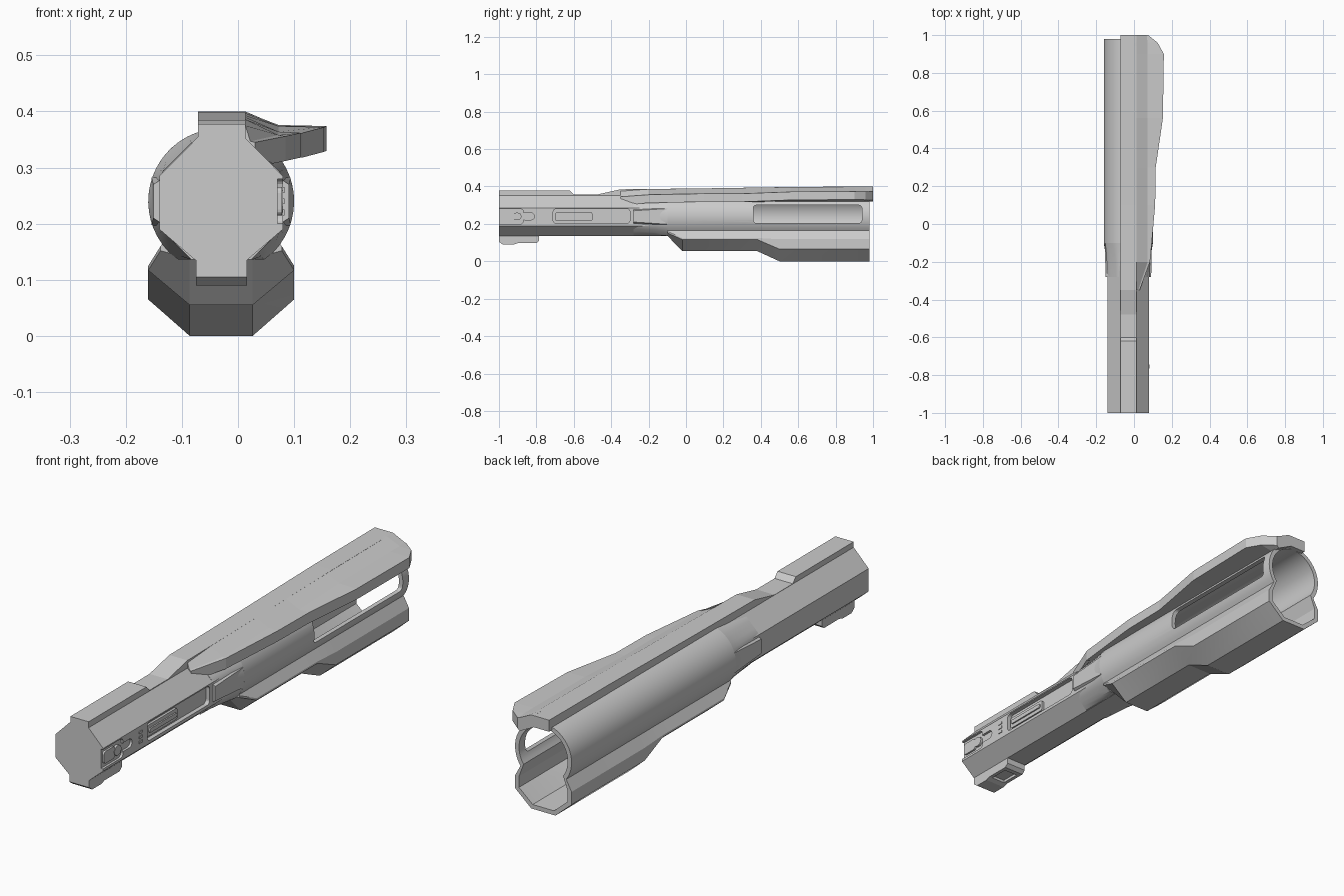
import bpy, bmesh, math
from math import cos, sin, radians, pi

if "Cube" in bpy.data.objects:
    bpy.data.objects.remove(bpy.data.objects["Cube"])

CX, CZ = -0.03, 0.24          # axis of the tube


def finish(name, bm, smooth=None):
    bmesh.ops.recalc_face_normals(bm, faces=bm.faces)
    me = bpy.data.meshes.new(name)
    bm.to_mesh(me)
    bm.free()
    ob = bpy.data.objects.new(name, me)
    bpy.context.collection.objects.link(ob)
    if smooth:
        select(ob)
        bpy.ops.object.shade_smooth_by_angle(angle=radians(smooth))
    return ob


def select(ob):
    bpy.ops.object.select_all(action='DESELECT')
    ob.select_set(True)
    bpy.context.view_layer.objects.active = ob


def add_rings(bm, sections):
    rings = [[bm.verts.new(p) for p in s] for s in sections]
    for a, b in zip(rings, rings[1:]):
        n = len(a)
        for i in range(n):
            j = (i + 1) % n
            bm.faces.new((a[i], a[j], b[j], b[i]))
    return rings


def loft(name, sections, smooth=None):
    bm = bmesh.new()
    rings = add_rings(bm, sections)
    bm.faces.new(rings[0])
    bm.faces.new(rings[-1])
    return finish(name, bm, smooth)


def side_prism(name, yz, x0, x1):
    return loft(name, [[(x, y, z) for y, z in yz] for x in (x0, x1)])


def box(name, x0, x1, y0, y1, z0, z1):
    return side_prism(name, [(y0, z0), (y1, z0), (y1, z1), (y0, z1)], x0, x1)


def rounded(y0, y1, z0, z1, r, n=4):
    pts = []
    for k, (y, z) in enumerate([(y1 - r, z1 - r), (y0 + r, z1 - r), (y0 + r, z0 + r), (y1 - r, z0 + r)]):
        pts += [(y + r * cos(pi / 2 * (k + i / n)), z + r * sin(pi / 2 * (k + i / n))) for i in range(n + 1)]
    return pts


def cut(ob, cutter):
    cutter.hide_render = True
    m = ob.modifiers.new('cut', 'BOOLEAN')
    m.operation, m.object, m.solver = 'DIFFERENCE', cutter, 'EXACT'
    select(ob)
    bpy.ops.object.modifier_apply(modifier=m.name)
    bpy.data.objects.remove(cutter)


# Octagonal front body with pockets on the right side
half = [(0.11, 0.285), (0.041, 0.355), (-0.041, 0.355), (-0.11, 0.285),
        (-0.11, 0.19), (-0.046, 0.135), (0.046, 0.135), (0.11, 0.19)]
body = loft('front_body', [[(CX + x, y, z) for x, z in half] for y in (-1, -0.1)])
cut(body, side_prism('pocket', rounded(-0.71, -0.3, 0.203, 0.28, 0.015), 0.062, 0.12))
cut(body, side_prism('pocket', rounded(-1.05, -0.87, 0.2, 0.28, 0.015), 0.07, 0.12))
cut(body, side_prism('pocket', rounded(-0.88, -0.81, 0.222, 0.258, 0.017), 0.07, 0.12))
side_prism('pocket_lever', rounded(-0.7, -0.5, 0.215, 0.262, 0.01), 0.055, 0.072)
side_prism('lever_rib', rounded(-0.69, -0.51, 0.23, 0.247, 0.006), 0.055, 0.078)
side_prism('latch_plate', rounded(-0.99, -0.92, 0.215, 0.265, 0.01), 0.06, 0.078)
side_prism('latch_knob', rounded(-0.925, -0.88, 0.22, 0.26, 0.019), 0.06, 0.08)
for z in (0.22, 0.24, 0.26):
    box('side_tick', 0.07, 0.083, -0.765, -0.745, z - 0.005, z + 0.005)

# Block under the front end
foot = side_prism('lower_block', [(-1, 0.15), (-1, 0.105), (-0.98, 0.09), (-0.92, 0.09), (-0.9, 0.097),
                                  (-0.8, 0.097), (-0.785, 0.11), (-0.785, 0.15)], -0.075, 0.016)
cut(foot, box('pocket', -0.06, 0.001, -0.9, -0.82, 0.05, 0.108))

# Top rail running the whole length
side_prism('top_rail', [(-1, 0.345), (-1, 0.378), (-0.62, 0.378), (-0.6, 0.356), (-0.48, 0.356), (-0.35, 0.385),
                        (0.1, 0.39), (0.6, 0.398), (1, 0.4), (1, 0.352)], -0.071, 0.013)


# Keyhole-shaped rear housing: tube above, angular lug below
def keyhole(y, z_wide, z_low, z_bot, w, inset=0.0):
    r = 0.13 - inset
    pts = []
    for i in range(37):
        a = radians(-36 + 252 * i / 36)
        pts.append((CX + r * cos(a), y, CZ + r * sin(a)))
    lug = [(w - inset, z_wide), (w - inset, z_low + inset * 0.4), (0.056 - inset * 0.4, z_bot + inset)]
    pts += [(CX - x, y, z) for x, z in lug]
    pts += [(CX + x, y, z) for x, z in reversed(lug)]
    return pts


steps = [(-0.1, 0.16, 0.152, 0.137, 0.108), (-0.02, 0.125, 0.117, 0.055, 0.13), (0.38, 0.125, 0.117, 0.055, 0.13),
         (0.5, 0.118, 0.065, 0.0, 0.13), (0.98, 0.118, 0.065, 0.0, 0.13)]
bm = bmesh.new()
outer = add_rings(bm, [keyhole(*s) for s in steps])
inner = add_rings(bm, [keyhole(0.02, *steps[1][1:], inset=0.018)] + [keyhole(*s, inset=0.018) for s in steps[2:]])
bm.faces.new(outer[0])
bm.faces.new(inner[0])
n = len(outer[0])
for i in range(n):
    j = (i + 1) % n
    bm.faces.new((outer[-1][i], outer[-1][j], inner[-1][j], inner[-1][i]))
housing = finish('rear_housing', bm)
cut(housing, side_prism('window', rounded(0.36, 0.94, 0.205, 0.3, 0.015), 0.03, 0.2))
select(housing)
bpy.ops.object.shade_smooth_by_angle(angle=radians(20))


# Taper blending the tube into the octagon
def taper_ring(y, t):
    pts = []
    for i in range(40):
        a = 2 * pi * i / 40
        off = (a + pi / 8) % (pi / 4) - pi / 8
        r = 0.13 * (1 - t) + t * 0.111 / cos(off)
        pts.append((CX + r * cos(a), y, max(CZ + r * sin(a), 0.136)))
    return pts


loft('tube_taper', [taper_ring(-0.1, 0), taper_ring(-0.16, 0.5), taper_ring(-0.28, 1)], 25)

# Side lugs over the taper
for s in (-1, 1):
    loft('side_lug', [[(CX + s * x, y, CZ + z) for x, z in
                       ((0.09, -h - 0.02), (w, -h), (w, h), (0.09, h + 0.02))]
                      for y, w, h in ((-0.28, 0.121, 0.03), (-0.1, 0.124, 0.042))])

# Flared wing on the upper right
wing = []
for y, xo, zo, zt in [(-0.35, 0.03, 0.345, 0.375), (-0.2, 0.085, 0.356, 0.386), (0.1, 0.112, 0.362, 0.39),
                      (0.3, 0.115, 0.362, 0.393), (0.56, 0.153, 0.372, 0.397), (0.9, 0.158, 0.374, 0.399),
                      (0.96, 0.125, 0.373, 0.4), (1.0, 0.075, 0.372, 0.4)]:
    xm = min(0.072, xo - 0.008)
    wing.append([(0.0, y, zt), (0.013, y, zt), (xm, y, zo + 0.002), (xo, y, zo), (xo, y, zo - 0.044),
                 (min(0.065, xo - 0.005), y, 0.319), (0.0, y, 0.352)])
loft('wing', wing)
